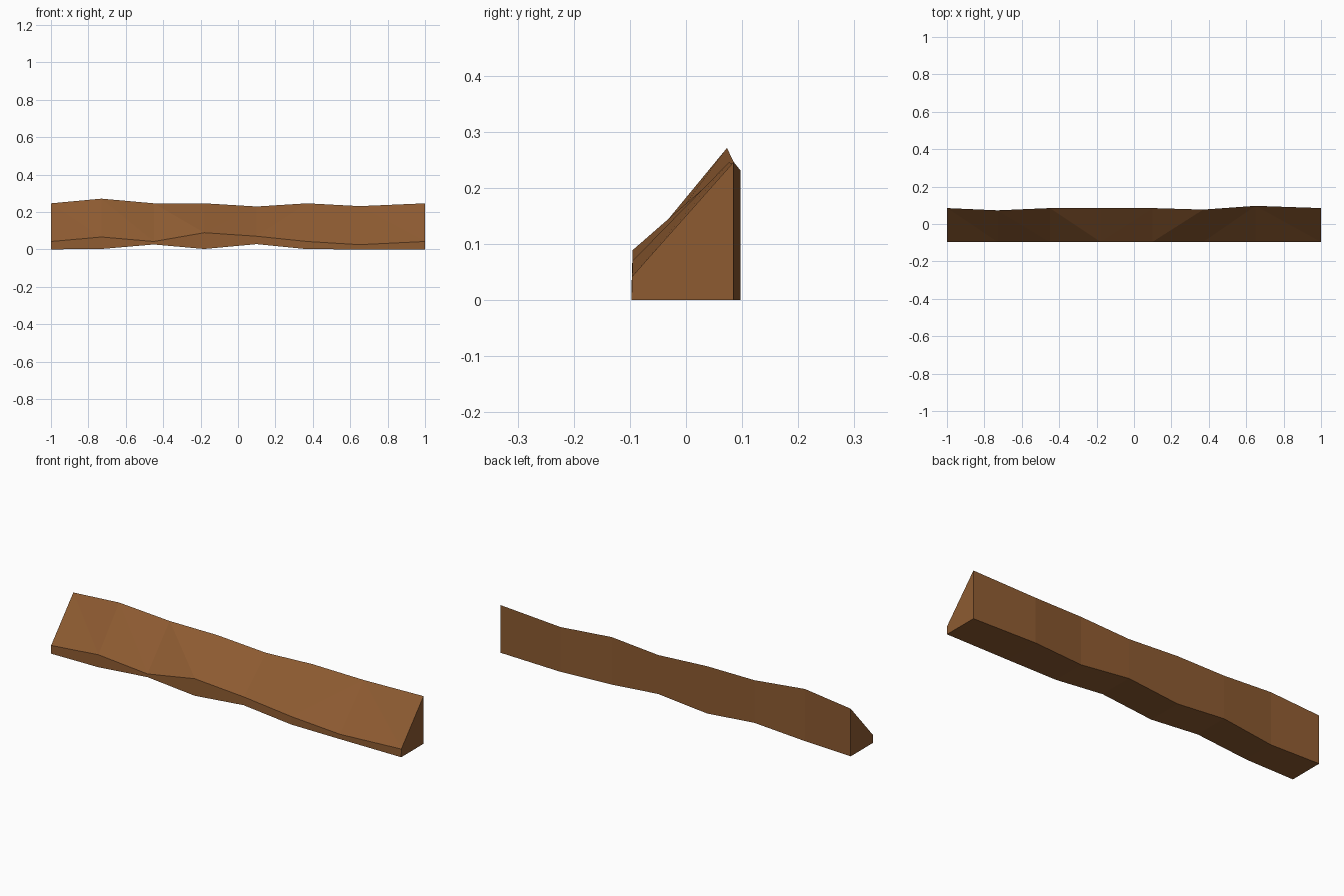
import bpy, bmesh

if "Cube" in bpy.data.objects:
    bpy.data.objects.remove(bpy.data.objects["Cube"])

wood = bpy.data.materials.new("brown wood")
wood.diffuse_color = (0.27, 0.105, 0.031, 1)
wood.use_nodes = True
wood.node_tree.nodes["Principled BSDF"].inputs["Base Color"].default_value = wood.diffuse_color

# Stations along the log: x, bottom z, front lip z, front lip y, ridge y, ridge z
stations = [
    (-1.00, 0.000, 0.042, -0.096, 0.085, 0.246),
    (-0.73, 0.002, 0.066, -0.096, 0.073, 0.271),
    (-0.45, 0.026, 0.042, -0.096, 0.085, 0.246),
    (-0.18, 0.002, 0.089, -0.095, 0.085, 0.246),
    (0.10, 0.028, 0.070, -0.095, 0.085, 0.229),
    (0.37, 0.001, 0.042, -0.096, 0.077, 0.246),
    (0.65, 0.000, 0.025, -0.097, 0.097, 0.231),
    (1.00, 0.000, 0.042, -0.096, 0.085, 0.246),
]
# Segments whose slope is creased from the left ridge to the right lip
left_ridge = {0, 1, 2, 6}

bm = bmesh.new()
# Cross-sections: front bottom, front lip, ridge, back bottom
rings = [[bm.verts.new(p) for p in ((x, -0.097, zb), (x, yl, zl), (x, yr, zr), (x, yr, zb))]
         for x, zb, zl, yl, yr, zr in stations]

# Skin between neighbouring sections
for i, (a, b) in enumerate(zip(rings, rings[1:])):
    for k in (0, 2, 3):
        n = (k + 1) % 4
        bm.faces.new((a[k], b[k], b[n], a[n]))
    if i in left_ridge:
        bm.faces.new((a[1], b[1], a[2]))
        bm.faces.new((b[1], b[2], a[2]))
    else:
        bm.faces.new((a[1], b[1], b[2]))
        bm.faces.new((a[1], b[2], a[2]))

# Cut ends
bm.faces.new(rings[0])
bm.faces.new(rings[-1])
bmesh.ops.recalc_face_normals(bm, faces=bm.faces)

mesh = bpy.data.meshes.new("hewn_beam")
bm.to_mesh(mesh)
bm.free()
mesh.materials.append(wood)
bpy.context.collection.objects.link(bpy.data.objects.new("hewn_beam", mesh))
